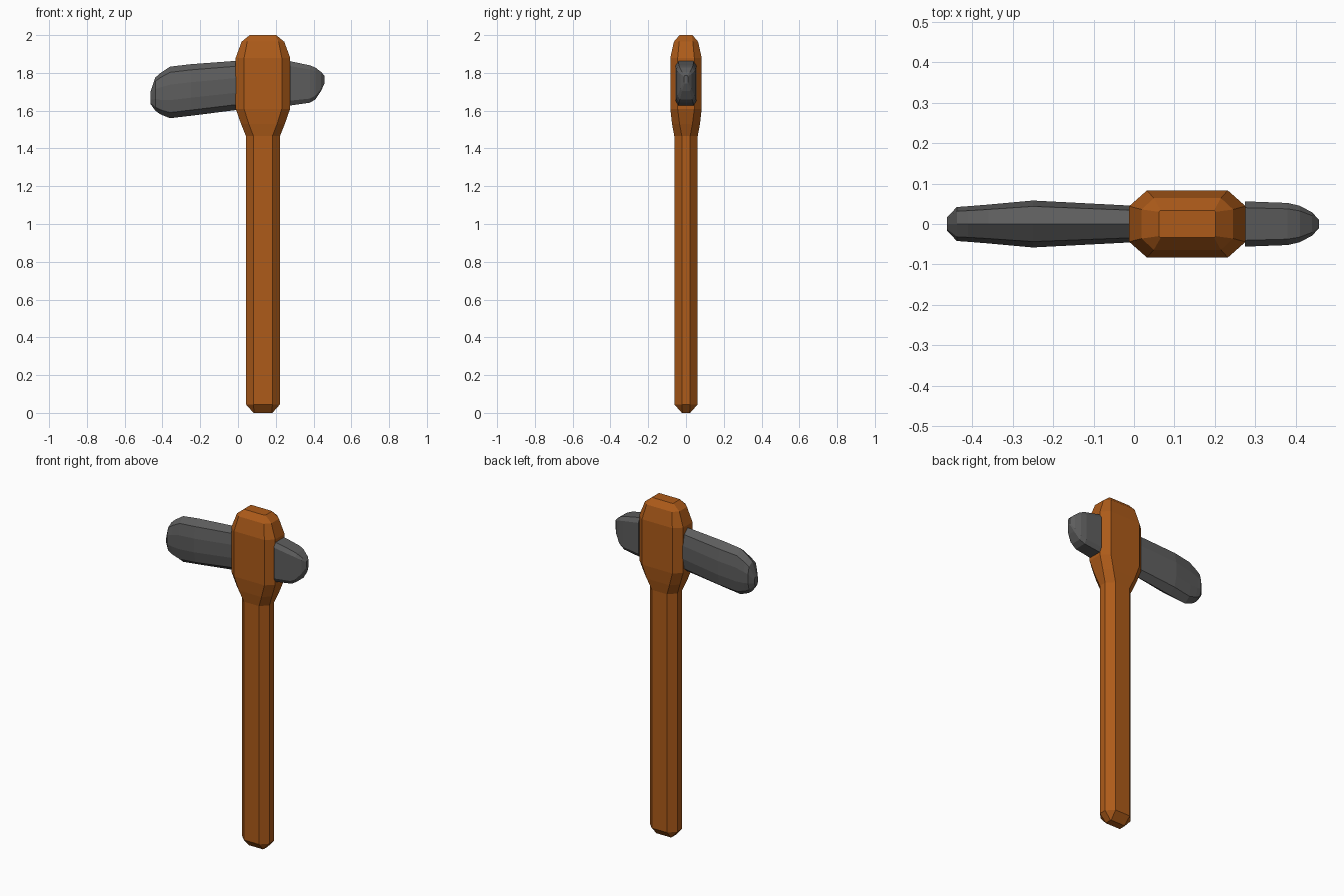
import bpy, bmesh

if "Cube" in bpy.data.objects:
    bpy.data.objects.remove(bpy.data.objects["Cube"])


def material(name, rgb):
    m = bpy.data.materials.new(name)
    m.diffuse_color = (*rgb, 1)
    m.use_nodes = True
    m.node_tree.nodes["Principled BSDF"].inputs["Base Color"].default_value = m.diffuse_color
    return m


def loft(name, rings, mat):
    """Skin a list of equal-length point rings, with capped ends."""
    bm = bmesh.new()
    loops = [[bm.verts.new(p) for p in ring] for ring in rings]
    n = len(loops[0])
    for a, b in zip(loops, loops[1:]):
        for i in range(n):
            j = (i + 1) % n
            bm.faces.new((a[i], a[j], b[j], b[i]))
    bm.faces.new(loops[0])
    bm.faces.new(loops[-1])
    bmesh.ops.recalc_face_normals(bm, faces=bm.faces)
    mesh = bpy.data.meshes.new(name)
    bm.to_mesh(mesh)
    bm.free()
    mesh.materials.append(mat)
    obj = bpy.data.objects.new(name, mesh)
    bpy.context.collection.objects.link(obj)
    return obj


def octagon(z, hx, hy, fx, fy, cx=0.132):
    """Chamfered rectangle: half sizes hx, hy and half flat lengths fx, fy."""
    pts = [(hx, -fy), (hx, fy), (fx, hy), (-fx, hy),
           (-hx, fy), (-hx, -fy), (-fx, -hy), (fx, -hy)]
    return [(cx + x, y, z) for x, y in pts]


def stone_ring(x, lo, hi, w, half):
    """Mirror a half section (y, z in unit range) and fit it at x."""
    other = [(-y, z) for y, z in reversed(half) if y > 0]
    c, h = (lo + hi) / 2, (hi - lo) / 2
    return [(x, y * w, c + z * h) for y, z in half + other]


wood = material("wood", (0.42, 0.105, 0.01))
stone = material("stone", (0.11, 0.11, 0.11))

# Handle: slim octagonal shaft flaring into the socket head
loft("handle", [octagon(*r) for r in [
    (0.0, 0.05, 0.022, 0.047, 0.019),
    (0.045, 0.09, 0.062, 0.05, 0.022),
    (1.465, 0.09, 0.062, 0.05, 0.022),
    (1.53, 0.116, 0.074, 0.075, 0.034),
    (1.61, 0.144, 0.083, 0.1, 0.044),
    (1.88, 0.144, 0.083, 0.1, 0.044),
    (1.965, 0.113, 0.064, 0.083, 0.036),
    (2.0, 0.07, 0.034, 0.066, 0.03),
]], wood)

# Long stone blade on the left: ridged top and bottom
blade_half = [(0, 1), (0.75, 0.78), (1, 0.3), (1, -0.3), (0.75, -0.78), (0, -1)]
loft("stone_blade", [stone_ring(*r, blade_half) for r in [
    (-0.463, 1.635, 1.70, 0.016),
    (-0.438, 1.60, 1.775, 0.042),
    (-0.41, 1.58, 1.80, 0.044),
    (-0.36, 1.56, 1.833, 0.048),
    (-0.25, 1.573, 1.846, 0.058),
    (0.02, 1.607, 1.866, 0.044),
]], stone)

# Short blunt stone butt on the right: flat top and bottom
butt_half = [(0.72, 1), (1, 0.78), (1, -0.78), (0.72, -1)]
loft("stone_butt", [stone_ring(*r, butt_half) for r in [
    (0.275, 1.627, 1.862, 0.056),
    (0.38, 1.642, 1.84, 0.052),
    (0.41, 1.66, 1.828, 0.045),
    (0.44, 1.705, 1.805, 0.029),
    (0.458, 1.745, 1.785, 0.01),
]], stone)
